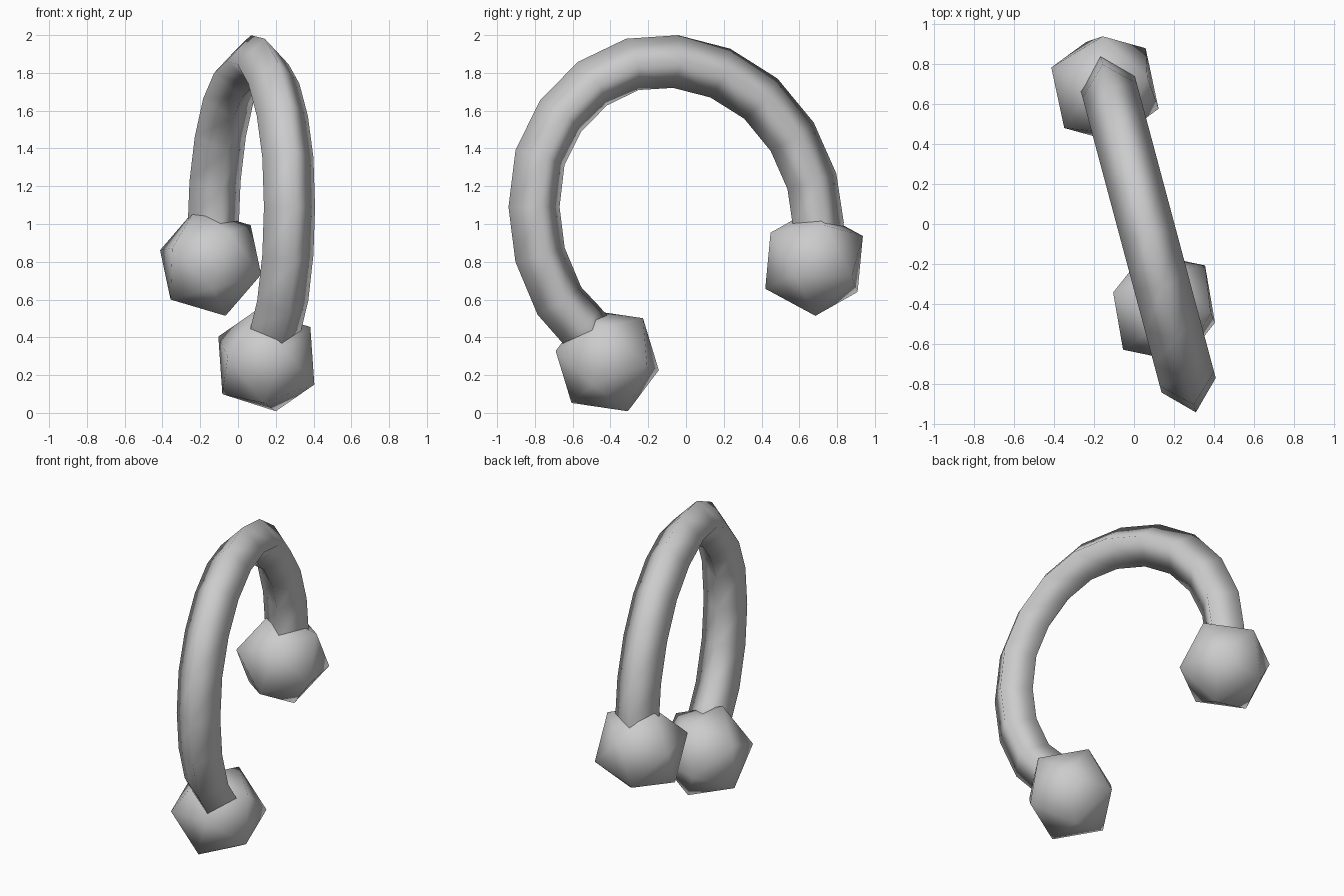
import bpy, bmesh, math
from mathutils import Vector, Matrix

cube = bpy.data.objects.get("Cube")
if cube:
    bpy.data.objects.remove(cube, do_unlink=True)

grey = bpy.data.materials.new("light_grey")
grey.use_nodes = True
colour = (0.6, 0.6, 0.6, 1.0)
grey.diffuse_color = colour
grey.node_tree.nodes["Principled BSDF"].inputs["Base Color"].default_value = colour


def add_object(name, bm):
    bmesh.ops.recalc_face_normals(bm, faces=bm.faces)
    for face in bm.faces:
        face.smooth = True
    mesh = bpy.data.meshes.new(name)
    bm.to_mesh(mesh)
    bm.free()
    mesh.materials.append(grey)
    obj = bpy.data.objects.new(name, mesh)
    bpy.context.collection.objects.link(obj)
    return obj


# Open ring: a four-sided tube swept along an arc in a turned vertical plane
TURN = math.radians(15)
along = Vector((-math.sin(TURN), math.cos(TURN), 0))
side = Vector((math.cos(TURN), math.sin(TURN), 0))
up = Vector((0, 0, 1))
origin = Vector((0.057, 0, 0))
TUBE_RADIUS = 0.14

path = [(0.715, 0.82), (0.725, 1.0), (0.69, 1.226), (0.582, 1.462),
        (0.41, 1.664), (0.188, 1.799), (-0.057, 1.86), (-0.294, 1.845),
        (-0.513, 1.743), (-0.687, 1.572), (-0.80, 1.352), (-0.833, 1.09),
        (-0.80, 0.837), (-0.694, 0.593), (-0.574, 0.465), (-0.45, 0.32)]
points = [origin + along * s + up * z for s, z in path]

bm = bmesh.new()
rings = []
for i, p in enumerate(points):
    tangent = (points[min(i + 1, len(points) - 1)] - points[max(i - 1, 0)]).normalized()
    normal = side.cross(tangent)
    rings.append([bm.verts.new(p + d * TUBE_RADIUS)
                  for d in (normal, side, -normal, -side)])
for a, b in zip(rings, rings[1:]):
    for k in range(4):
        n = (k + 1) % 4
        bm.faces.new((a[k], a[n], b[n], b[k]))
bm.faces.new(rings[0])
bm.faces.new(rings[-1])
add_object("ring_bar", bm)


# End balls: icosahedra aimed by one corner and a neighbouring corner
def add_ball(name, centre, corner, neighbour):
    z = Vector(corner).normalized()
    x = Vector(neighbour)
    x = (x - z * x.dot(z)).normalized()
    y = z.cross(x)
    turn = Matrix((x, y, z)).transposed().to_4x4()
    ball = bmesh.new()
    bmesh.ops.create_icosphere(ball, subdivisions=1, radius=0.294,
                               matrix=Matrix.Translation(centre) @ turn)
    add_object(name, ball)


add_ball("front_ball", (0.15, -0.417, 0.277), (0.05, 0.108, -0.265), (0.255, -0.077, -0.125))
add_ball("back_ball", (-0.145, 0.678, 0.797), (0.08, 0.007, -0.287), (0.265, -0.103, -0.057))
